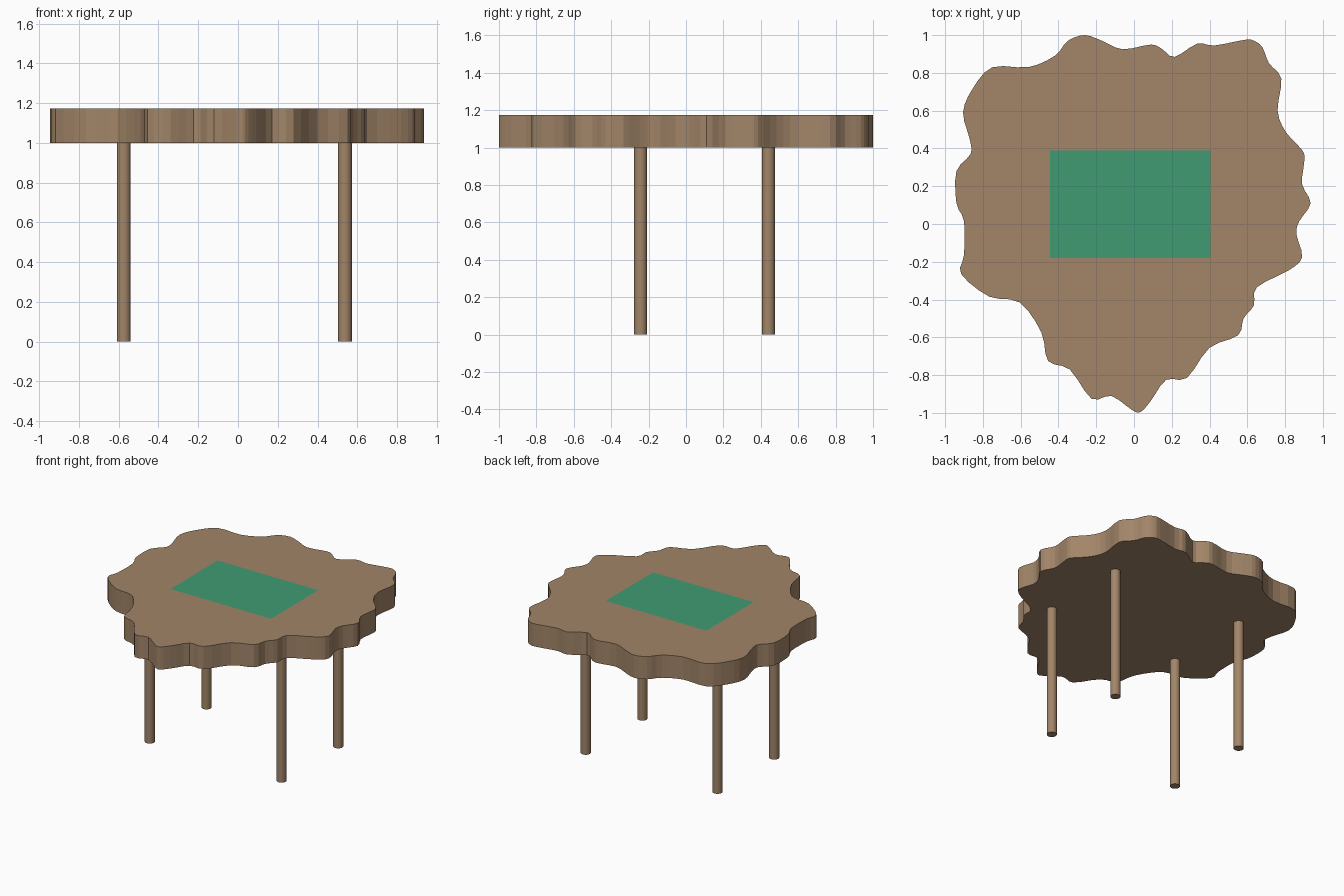
import bpy, bmesh
from mathutils import Vector

if "Cube" in bpy.data.objects:
    bpy.data.objects.remove(bpy.data.objects["Cube"])

Z0, Z1 = 1.0, 1.173

# Wavy live-edge outline, clockwise from the back
OUTLINE = [
    (-.26, 1.0), (-.17, .97), (-.06, .925), (.09, .95), (.15, .925), (.215, .885),
    (.335, .955), (.425, .945), (.585, .975), (.635, .97), (.68, .935), (.715, .85),
    (.78, .77), (.76, .6), (.805, .485), (.895, .385), (.9, .32), (.89, .21),
    (.935, .11), (.875, .015), (.86, -.055), (.89, -.175), (.82, -.245), (.65, -.335),
    (.635, -.43), (.58, -.5), (.55, -.59), (.4, -.655), (.28, -.815), (.17, -.825),
    (.09, -.935), (.035, -.995), (-.01, -.985), (-.12, -.91), (-.225, -.925),
    (-.34, -.77), (-.455, -.725), (-.49, -.575), (-.605, -.415), (-.765, -.385),
    (-.915, -.265), (-.9, -.165), (-.9, .015), (-.94, .11), (-.94, .28), (-.865, .37),
    (-.87, .45), (-.905, .59), (-.855, .715), (-.75, .83), (-.56, .83), (-.42, .89),
    (-.35, .97)]


def material(name, color):
    mat = bpy.data.materials.new(name)
    mat.diffuse_color = (*color, 1)
    mat.use_nodes = True
    mat.node_tree.nodes["Principled BSDF"].inputs["Base Color"].default_value = mat.diffuse_color
    return mat


def add_object(name, bm, mat):
    bmesh.ops.recalc_face_normals(bm, faces=bm.faces)
    mesh = bpy.data.meshes.new(name)
    bm.to_mesh(mesh)
    bm.free()
    mesh.materials.append(mat)
    obj = bpy.data.objects.new(name, mesh)
    bpy.context.collection.objects.link(obj)
    return obj


def rounded(points, steps=3):
    """Closed Catmull-Rom curve through the points."""
    pts = [Vector(p) for p in points]
    n, out = len(pts), []
    for i in range(n):
        a, b, c, d = (pts[(i + k) % n] for k in (-1, 0, 1, 2))
        for s in range(steps):
            t = s / steps
            out.append(0.5 * (2 * b + (c - a) * t + (2 * a - 5 * b + 4 * c - d) * t**2
                              + (3 * b - a - 3 * c + d) * t**3))
    return out


wood = material("wood", (0.36, 0.235, 0.14))
green = material("green", (0.05, 0.33, 0.17))

# Tabletop: outline extruded up
bm = bmesh.new()
base = bm.faces.new([bm.verts.new((p.x, p.y, Z0)) for p in rounded(OUTLINE)])
ext = bmesh.ops.extrude_face_region(bm, geom=[base], use_keep_orig=True)
top_verts = [g for g in ext["geom"] if isinstance(g, bmesh.types.BMVert)]
bmesh.ops.translate(bm, verts=top_verts, vec=(0, 0, Z1 - Z0))
add_object("tabletop", bm, wood)

# Green rectangle lying on the top
bm = bmesh.new()
bm.faces.new([bm.verts.new((x, y, Z1 + 0.002)) for x, y in
              ((-.445, -.18), (.405, -.18), (.405, .39), (-.445, .39))])
add_object("table_mat", bm, green)

# Four round legs
for side, x in (("left", -.575), ("right", .538)):
    for end, y in (("front", -.243), ("back", .441)):
        bpy.ops.mesh.primitive_cylinder_add(vertices=32, radius=0.035, depth=Z0,
                                            location=(x, y, Z0 / 2))
        leg = bpy.context.object
        leg.name = f"{end}_{side}_leg"
        leg.data.materials.append(wood)
        bpy.ops.object.shade_smooth_by_angle()
